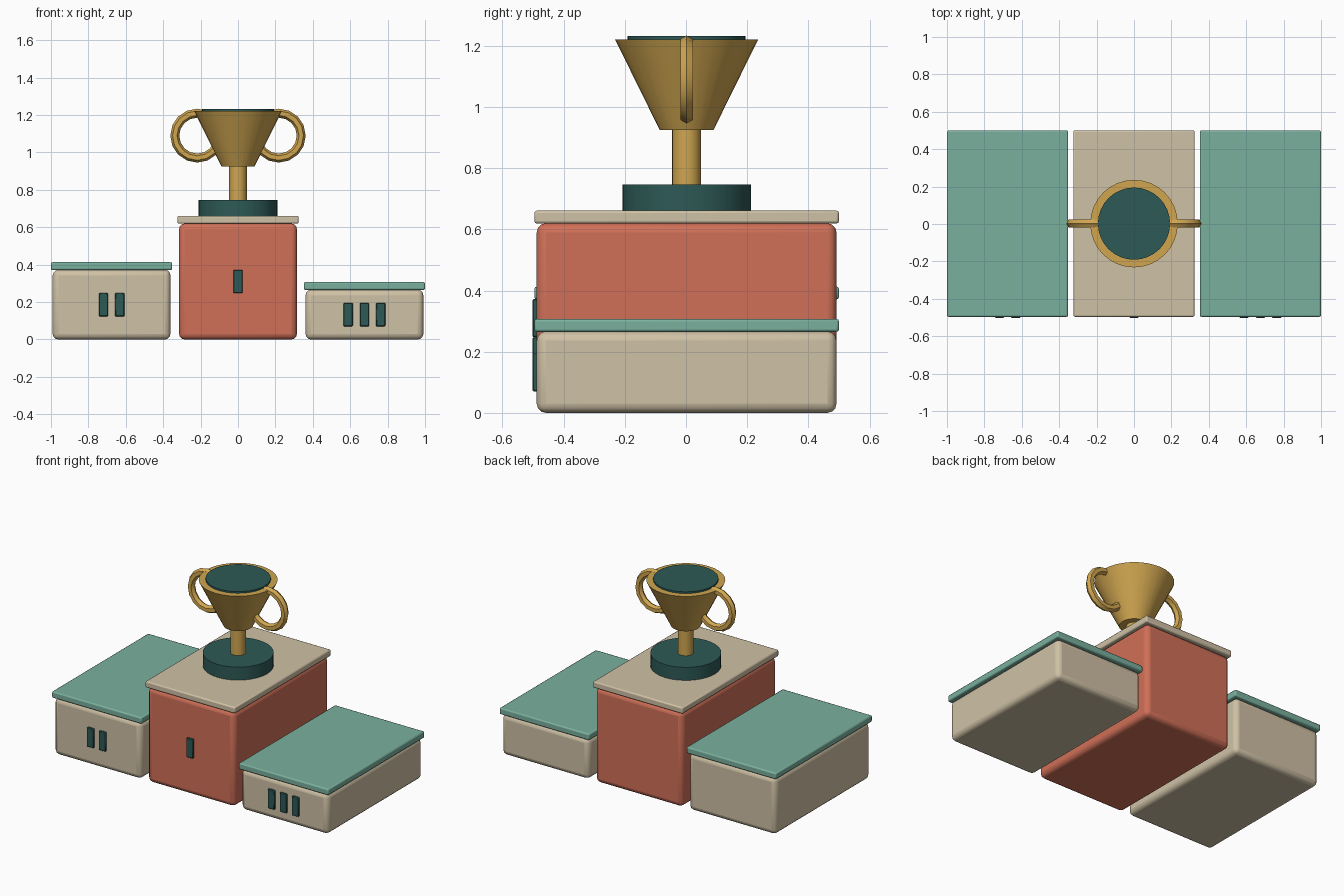
import bpy, math

if "Cube" in bpy.data.objects:
    bpy.data.objects.remove(bpy.data.objects["Cube"])

OY = 0.002  # blocks sit slightly back so the number bars balance the depth


def material(name, hex_code):
    lin = []
    for i in (0, 2, 4):
        c = int(hex_code[i:i + 2], 16) / 255
        lin.append(c / 12.92 if c <= 0.04045 else ((c + 0.055) / 1.055) ** 2.4)
    m = bpy.data.materials.new(name)
    m.diffuse_color = (*lin, 1)
    m.use_nodes = True
    m.node_tree.nodes["Principled BSDF"].inputs["Base Color"].default_value = m.diffuse_color
    return m


CREAM = material("cream", "CFC1A5")
CORAL = material("coral", "D07058")
TEAL = material("teal", "7AB09E")
DARK = material("dark_green", "2D5A56")
GOLD = material("gold", "D0A650")


def finish(name, mat):
    ob = bpy.context.object
    ob.name = name
    ob.data.materials.append(mat)
    bpy.ops.object.shade_smooth_by_angle(angle=math.radians(35))
    return ob


def box(name, mat, center, size, bevel, segments=2):
    bpy.ops.mesh.primitive_cube_add(size=1, location=center)
    bpy.context.object.scale = size
    bpy.ops.object.transform_apply(location=False, rotation=False, scale=True)
    mod = bpy.context.object.modifiers.new("rounding", 'BEVEL')
    mod.width, mod.segments = bevel, segments
    return finish(name, mat)


def cone(name, mat, r1, r2, z1, z2, sides=32):
    bpy.ops.mesh.primitive_cone_add(vertices=sides, radius1=r1, radius2=r2, depth=z2 - z1,
                                    location=(0, OY, (z1 + z2) / 2))
    return finish(name, mat)


# Podium blocks, caps and raised number bars
blocks = [("first", 0, 0.62, CORAL, CREAM, 1),
          ("second", -0.676, 0.372, CREAM, TEAL, 2),
          ("third", 0.676, 0.266, CREAM, TEAL, 3)]
for name, x, h, body, top, count in blocks:
    box(name + "_block", body, (x, OY, h / 2), (0.63, 0.98, h), 0.03, 3)
    box(name + "_cap", top, (x, OY, h + 0.02), (0.648, 0.996, 0.042), 0.008)
    for i in range(count):
        bx = x + (i - (count - 1) / 2) * 0.087
        box(f"{name}_number_bar_{i + 1}", DARK, (bx, -0.491, h / 2), (0.05, 0.022, 0.125), 0.004, 1)

# Trophy: base, stem, cup and dark filling
cone("trophy_base", DARK, 0.21, 0.21, 0.66, 0.746)
cone("trophy_stem", GOLD, 0.047, 0.047, 0.74, 0.93, 24)
cone("trophy_cup", GOLD, 0.088, 0.234, 0.925, 1.221)
cone("trophy_filling", DARK, 0.193, 0.193, 1.21, 1.232)

# Ring handles, partly sunk into the cup
for side, sx in (("left", -1), ("right", 1)):
    bpy.ops.mesh.primitive_torus_add(major_radius=0.12, minor_radius=0.024, major_segments=16,
                                     minor_segments=6, location=(sx * 0.218, OY, 1.09),
                                     rotation=(math.pi / 2, 0, 0))
    finish(side + "_handle", GOLD)
